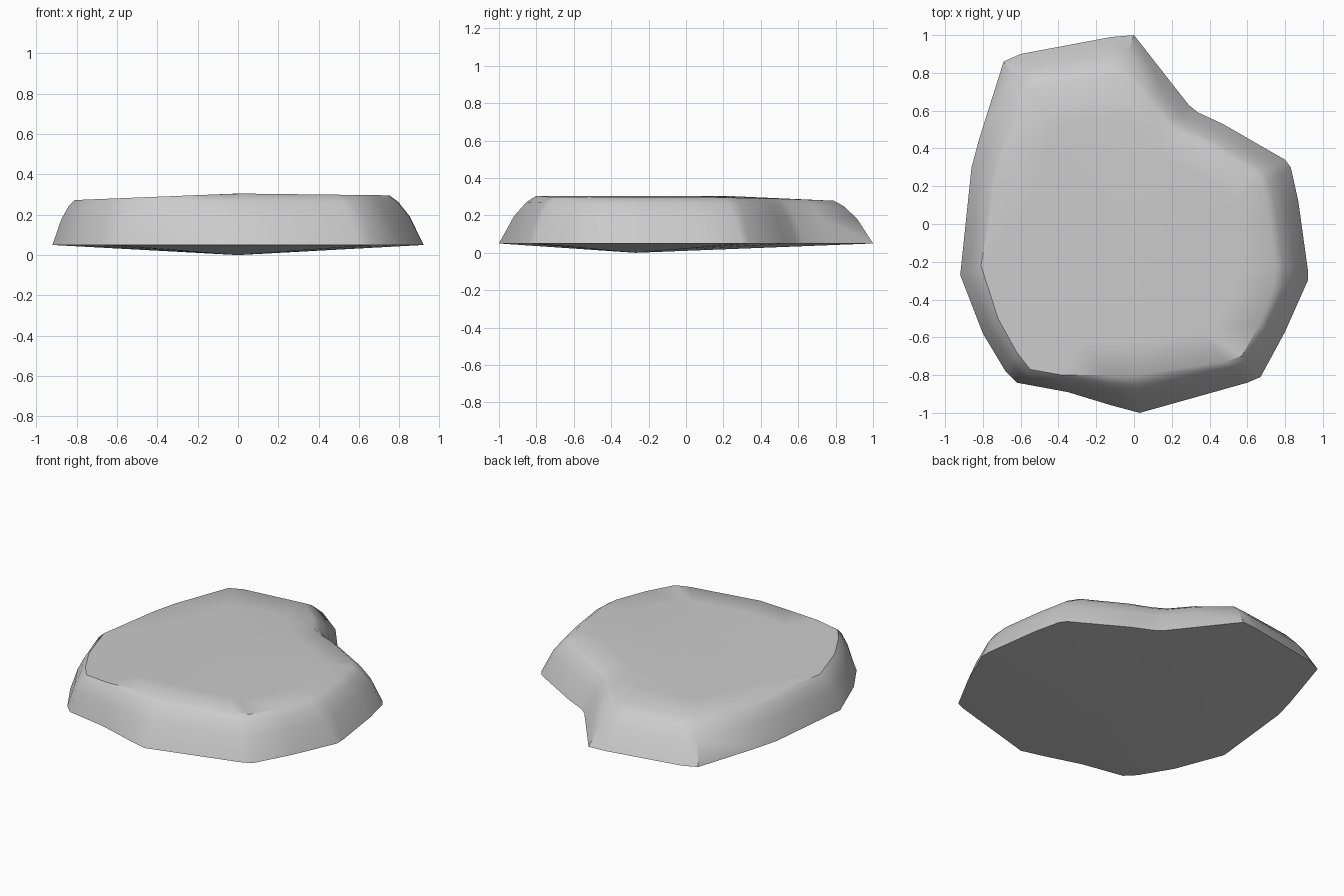
import bpy, bmesh

if "Cube" in bpy.data.objects:
    bpy.data.objects.remove(bpy.data.objects["Cube"])

# Outline, clockwise from the back tip: foot x, y and matching rim x, y
outline = [
    (0.00, 1.00, -0.08, 0.79), (0.18, 0.77, 0.08, 0.65), (0.29, 0.63, 0.18, 0.52),
    (0.34, 0.59, 0.26, 0.47), (0.47, 0.53, 0.38, 0.42), (0.80, 0.34, 0.64, 0.27),
    (0.83, 0.30, 0.68, 0.20), (0.87, 0.12, 0.72, 0.00), (0.92, -0.24, 0.75, -0.22),
    (0.92, -0.30, 0.74, -0.34), (0.80, -0.57, 0.66, -0.54), (0.67, -0.81, 0.57, -0.70),
    (0.60, -0.84, 0.48, -0.73), (0.03, -1.00, 0.02, -0.80), (-0.12, -0.96, -0.14, -0.80),
    (-0.35, -0.89, -0.38, -0.80), (-0.62, -0.84, -0.55, -0.77), (-0.68, -0.78, -0.62, -0.68),
    (-0.80, -0.58, -0.72, -0.50), (-0.92, -0.27, -0.81, -0.22), (-0.86, 0.30, -0.74, 0.20),
    (-0.82, 0.45, -0.70, 0.35), (-0.69, 0.86, -0.56, 0.70), (-0.60, 0.90, -0.48, 0.74),
    (-0.12, 0.99, -0.16, 0.78),
]
FOOT_Z = 0.05


def top_z(x, y):
    """Height of the gently tilted top surface."""
    return 0.305 - max(0.04 * max(0, -x), 0.045 * max(0, y - 0.2)) - 0.012 * max(0, x)


def ring(bm, inset, rise):
    """One loop between the foot (0) and the rim (1)."""
    verts = []
    for fx, fy, rx, ry in outline:
        z = FOOT_Z + (top_z(rx, ry) - FOOT_Z) * rise
        verts.append(bm.verts.new((fx + (rx - fx) * inset, fy + (ry - fy) * inset, z)))
    return verts


def inner_ring(bm, scale):
    """Loop on the top surface, shrunk towards its middle."""
    verts = []
    for _, _, rx, ry in outline:
        x, y = rx * scale, (ry + 0.1) * scale - 0.1
        verts.append(bm.verts.new((x, y, top_z(x, y))))
    return verts


bm = bmesh.new()

# Bulging sides and top surface
loops = [ring(bm, i, r) for i, r in ((0, 0), (0.4, 0.57), (0.74, 0.87), (1, 1))]
loops += [inner_ring(bm, s) for s in (0.75, 0.4)]
n = len(outline)
for low, high in zip(loops, loops[1:]):
    for i in range(n):
        j = (i + 1) % n
        bm.faces.new((low[i], low[j], high[j], high[i]))

# Close the top, and the shallow pointed underside
for loop, centre in ((loops[-1], (0, -0.1, 0.305)), (loops[0], (0, -0.27, 0))):
    c = bm.verts.new(centre)
    for i in range(n):
        bm.faces.new((loop[i], loop[(i + 1) % n], c))

bmesh.ops.recalc_face_normals(bm, faces=bm.faces)
mesh = bpy.data.meshes.new("flat_rock")
bm.to_mesh(mesh)
bm.free()
rock = bpy.data.objects.new("flat_rock", mesh)
bpy.context.collection.objects.link(rock)

# Smooth shading with a crisp lower edge
bpy.context.view_layer.objects.active = rock
rock.select_set(True)
bpy.ops.object.shade_smooth_by_angle(angle=0.7)
